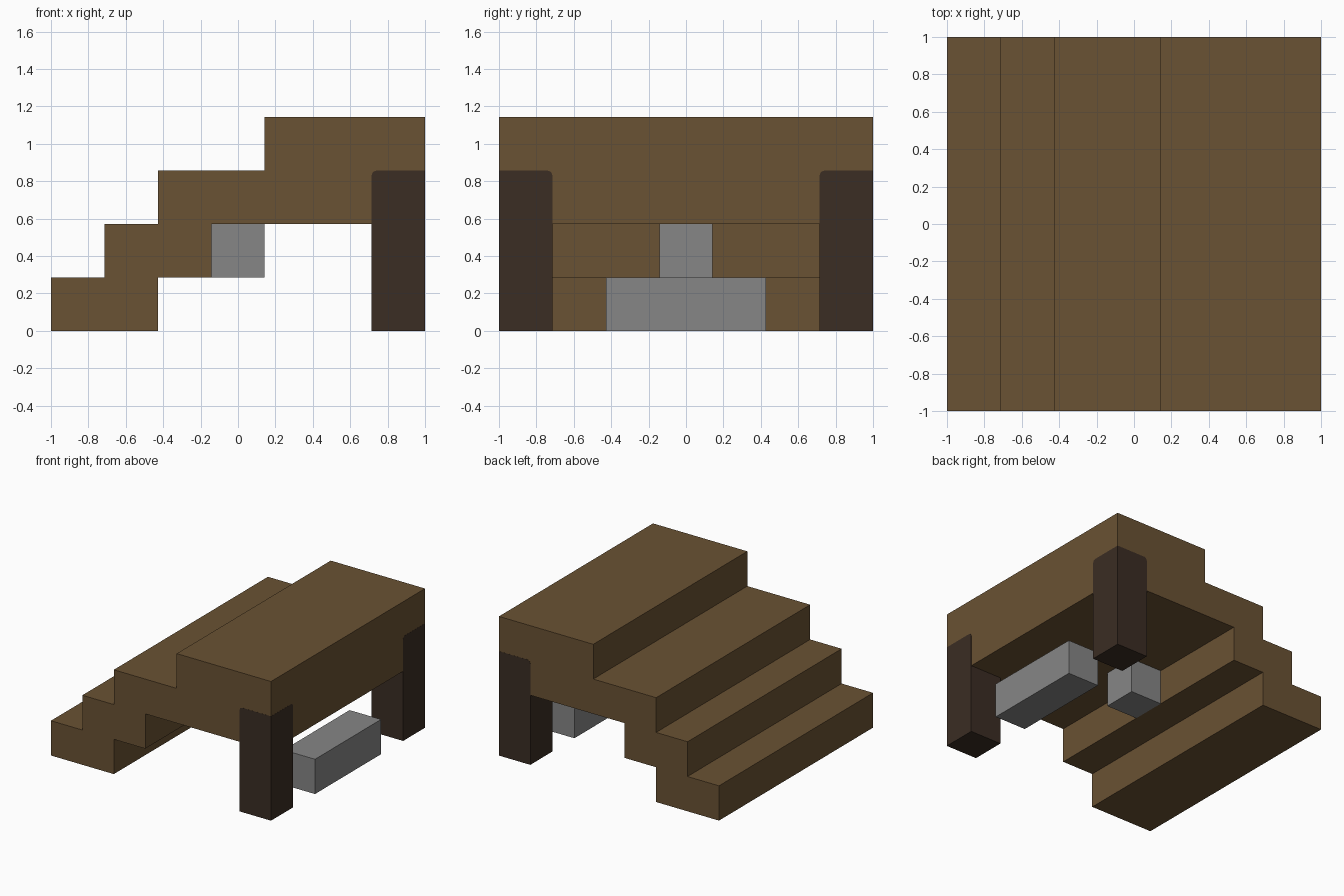
import bpy
import bmesh

old = bpy.data.objects.get("Cube")
if old:
    bpy.data.objects.remove(old, do_unlink=True)

U = 2 / 7      # one step of the layout grid
PROUD = 0.001  # legs stand just clear of the body faces


def material(name, rgb):
    m = bpy.data.materials.new(name)
    m.use_nodes = True
    m.diffuse_color = (*rgb, 1)
    m.node_tree.nodes["Principled BSDF"].inputs["Base Color"].default_value = (*rgb, 1)
    return m


brown = material("brown wood", (0.144, 0.084, 0.033))
dark = material("dark wood", (0.043, 0.026, 0.017))
grey = material("grey stone", (0.240, 0.240, 0.240))


def finish(name, bm, mat):
    bmesh.ops.recalc_face_normals(bm, faces=bm.faces)
    mesh = bpy.data.meshes.new(name)
    bm.to_mesh(mesh)
    bm.free()
    mesh.materials.append(mat)
    obj = bpy.data.objects.new(name, mesh)
    bpy.context.collection.objects.link(obj)
    return obj


def box_mesh(lo, hi):
    bm = bmesh.new()
    bmesh.ops.create_cube(bm, size=1)
    for v in bm.verts:
        v.co = [a if c < 0 else b for c, a, b in zip(v.co, lo, hi)]
    return bm


# Stepped body: side profile in grid steps, extruded front to back
profile = [(-3.5, 0), (-1.5, 0), (-1.5, 1), (-0.5, 1), (-0.5, 2), (3.5, 2), (3.5, 4),
           (0.5, 4), (0.5, 3), (-1.5, 3), (-1.5, 2), (-2.5, 2), (-2.5, 1), (-3.5, 1)]
bm = bmesh.new()
face = bm.faces.new([bm.verts.new((x * U, -1, z * U)) for x, z in profile])
ext = bmesh.ops.extrude_face_region(bm, geom=[face])
bmesh.ops.translate(bm, vec=(0, 2, 0),
                    verts=[g for g in ext["geom"] if isinstance(g, bmesh.types.BMVert)])
finish("stepped_body", bm, brown)

# Legs: the two inner top edges are rounded
for name, side in (("front_leg", -1), ("back_leg", 1)):
    inner, outer = side * 2.5 * U, side * (1 + PROUD)
    bm = box_mesh((2.5 * U, min(inner, outer), 0), (1 + PROUD, max(inner, outer), 3 * U))
    top = [e for e in bm.edges if all(v.co.z > U for v in e.verts)]
    edges = [e for e in top
             if all(v.co.x < 0.9 for v in e.verts) or all(abs(v.co.y) < 0.9 for v in e.verts)]
    bmesh.ops.bevel(bm, geom=edges, offset=0.025, segments=2, profile=0.5, affect='EDGES')
    finish(name, bm, dark)

# Grey blocks: a cube under the steps and a long bar between the legs
finish("hanging_block", box_mesh((-U / 2, -U / 2, U), (U / 2, U / 2, 2 * U)), grey)
finish("ground_bar", box_mesh((2.5 * U, -1.5 * U, 0), (1, 1.5 * U, U)), grey)
